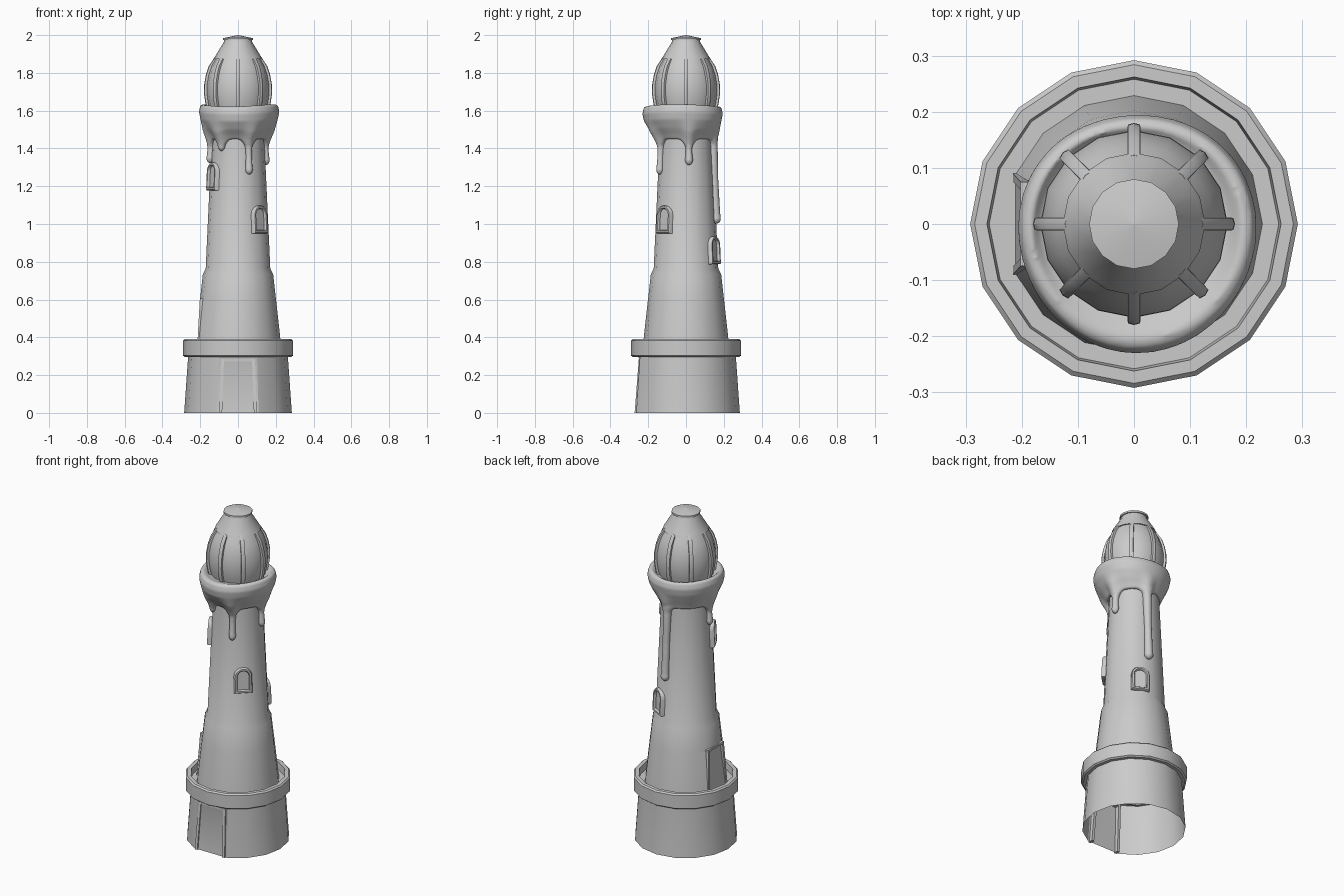
import bpy, bmesh, math
from math import sin, cos, pi, radians, exp
from mathutils import Vector, Matrix

if "Cube" in bpy.data.objects:
    bpy.data.objects.remove(bpy.data.objects["Cube"])

CH = cos(pi / 8)


def make(name, bm, angle=30, recalc=True):
    if recalc:
        bmesh.ops.recalc_face_normals(bm, faces=bm.faces)
    me = bpy.data.meshes.new(name)
    bm.to_mesh(me)
    bm.free()
    ob = bpy.data.objects.new(name, me)
    bpy.context.collection.objects.link(ob)
    bpy.ops.object.select_all(action='DESELECT')
    ob.select_set(True)
    bpy.context.view_layer.objects.active = ob
    bpy.ops.object.shade_smooth_by_angle(angle=radians(angle))
    return ob


def bridge(bm, loops, closed=True):
    for a, b in zip(loops, loops[1:]):
        n = len(a)
        for i in range(n if closed else n - 1):
            j = (i + 1) % n
            bm.faces.new((a[i], a[j], b[j], b[i]))


def lathe(name, prof, n=16, flat_rows=(), flat_i=0, cap=False):
    """Revolve (r, z) points; flat_rows pull one vertex in to make a flat doorway."""
    bm = bmesh.new()
    loops = []
    for k, (r, z) in enumerate(prof):
        row = []
        for i in range(n):
            a = 2 * pi * i / n
            rr = r * CH if (k in flat_rows and i == flat_i) else r
            row.append(bm.verts.new((rr * cos(a), rr * sin(a), z)))
        loops.append(row)
    bridge(bm, loops)
    if cap:
        bm.faces.new(loops[-1])
    return make(name, bm)


def hexa(bm, pts):
    v = [bm.verts.new(p) for p in pts]
    for f in ((0, 1, 2, 3), (4, 5, 6, 7), (0, 1, 5, 4), (1, 2, 6, 5), (2, 3, 7, 6), (3, 0, 4, 7)):
        bm.faces.new([v[i] for i in f])


def door_frame(name, ang, z0, z1, out0, out1, w0, w1, t=0.016, deep=0.03):
    """Two leaning jambs and a lintel, facing direction ang."""
    bm = bmesh.new()
    for s in (-1, 1):
        pts = []
        for z, o, w in ((z0, out0, w0), (z1, out1, w1)):
            pts += [(o, s * w, z), (o, s * (w - t), z), (o - deep, s * (w - t), z), (o - deep, s * w, z)]
        hexa(bm, pts)
    pts = []
    for z in (z1 - 0.012, z1):
        pts += [(out1, -w1, z), (out1, w1, z), (out1 - deep, w1, z), (out1 - deep, -w1, z)]
    hexa(bm, pts)
    bm.transform(Matrix.Rotation(radians(ang), 4, 'Z'))
    make(name, bm)


# base with flat front doorway, open underneath
lathe("base", [(.285, 0), (.265, .285), (.265, .31)], flat_rows=(0, 1), flat_i=12)
door_frame("front_door_frame", -90, 0, .285, .272, .25, .1, .09)

# gallery ring with parapet and sunken floor
lathe("gallery_ring", [(.25, .297), (.283, .297), (.292, .304), (.292, .382), (.284, .39),
                       (.262, .39), (.258, .35), (.2, .35)])

# tower: lower part with balcony doorway, shoulder, upper part
lathe("tower", [(.23, .34), (.202, .595), (.201, .6), (.186, .735), (.171, .765), (.137, 1.5), (.137, 1.59)],
      flat_rows=(0, 1), flat_i=8, cap=True)
door_frame("balcony_door_frame", 180, .35, .605, .216, .202, .09, .075, .014)


# arched windows
def tower_r(z):
    return .171 - (z - .765) * .046


def window(name, ang, z0, w=.05, h=.148):
    bm = bmesh.new()
    loops = []
    for d, o in ((0, -.03), (0, .012), (.004, .018), (.013, .018), (.017, .013), (.017, .004)):
        hw = w - d
        pts = [(-hw, d), (hw, d)]
        pts += [(hw * cos(pi * i / 10), h - w + hw * sin(pi * i / 10)) for i in range(11)]
        loops.append([bm.verts.new((o, x, z)) for x, z in pts])
    bridge(bm, loops)
    bm.faces.new(loops[-1])
    bm.transform(Matrix.Rotation(radians(ang), 4, 'Z')
                 @ Matrix.Translation((tower_r(z0) - .003, 0, z0))
                 @ Matrix.Rotation(-.046, 4, 'Y'))
    make(name, bm, 40)


window("window_front", -45, .95)
window("window_back", 62, .787)
window("window_left", 208, 1.178)

# melted collar with drips: (angle, bottom z, radius)
drips = [(-67, 1.26, .019), (233, 1.385, .019), (186, 1.32, .02), (6, 1.31, .02), (80, 1.0, .024)]
bm = bmesh.new()
prof = [(.10, 0, 1.60), (.165, 0, 1.612), (.188, 1, 1.63), (.205, 1, 1.622), (.213, 1, 1.59),
        (.205, 1, 1.55), (.182, .7, 1.505), (.163, .3, 1.475), (.150, 0, 1.45), (.10, 0, 1.45)]
N = 96
loops = []
for k, (r, wgt, z) in enumerate(prof):
    row = []
    for i in range(N):
        a = 2 * pi * i / N
        # the skirt sags and swells around every drip
        sag = 0
        for d, zb, _ in drips:
            da = (a - radians(d) + pi) % (2 * pi) - pi
            sag += exp(-(da / .2) ** 2)
        rr = r + wgt * (.006 * cos(a) - .015 * sin(a) + .003 * sin(3 * a))
        zz = z + wgt * .006 * sin(2 * a + 2)
        if k >= 6:
            zz -= .055 * min(sag, 1.1) * (1 if k >= 8 else (k - 5) / 3)
            rr += .008 * min(sag, 1) if k < 9 else 0
        row.append(bm.verts.new((rr * cos(a), rr * sin(a), zz)))
    loops.append(row)
bridge(bm, loops)
bm.faces.new(loops[0])
bm.faces.new(loops[-1])
for d, zb, w in drips:
    a = radians(d)
    out, side = Vector((cos(a), sin(a), 0)), Vector((-sin(a), cos(a), 0))
    L = 1.5 - zb
    rows = []
    steps = [(zb, .15), (zb + .004, .55), (zb + .014, .95), (zb + .026, 1.12), (zb + .05, 1.0), (zb + L * .45, .9),
             (1.42, 1.1), (1.45, 1.6), (1.5, 2.0)]
    steps.sort()
    for z, s in steps:
        c = out * (tower_r(z) + .003) + Vector((0, 0, z))
        rows.append([bm.verts.new(c + side * (w * s * cos(t)) + out * (w * min(s, 1.2) * sin(t)))
                     for t in [2 * pi * i / 16 for i in range(16)]])
    bridge(bm, rows)
    bm.faces.new(rows[0])
    bm.faces.new(rows[-1])
collar = make("melted_collar", bm, 180)
m = collar.modifiers.new("fuse", 'REMESH')
m.mode, m.voxel_size, m.use_smooth_shade = 'VOXEL', .006, True
m = collar.modifiers.new("soften", 'SMOOTH')
m.factor, m.iterations = .5, 8

# lamp glass
glass = [(.150, 1.6), (.160, 1.64), (.167, 1.69), (.166, 1.74), (.157, 1.79), (.142, 1.835), (.115, 1.885)]
lathe("lamp_glass", glass)

# eight lamp ribs following the glass
bm = bmesh.new()
for k in range(8):
    rot = Matrix.Rotation(k * pi / 4, 3, 'Z')
    rows = []
    for r, z in glass:
        o = .013 if z < 1.88 else .008
        rows.append([bm.verts.new(rot @ Vector(p)) for p in
                     ((r - .01, -.012, z), (r + o - .003, -.011, z), (r + o, 0, z),
                      (r + o - .003, .011, z), (r - .01, .012, z))])
    bridge(bm, rows)
    bm.faces.new(rows[0])
    bm.faces.new(rows[-1])
make("lamp_ribs", bm)

# roof and cap
lathe("roof", [(.116, 1.872), (.127, 1.874), (.121, 1.888), (.076, 1.962), (.072, 1.978)])
lathe("cap", [(.06, 1.973), (.08, 1.973), (.08, 1.984), (.0005, 2.0)], cap=True)
